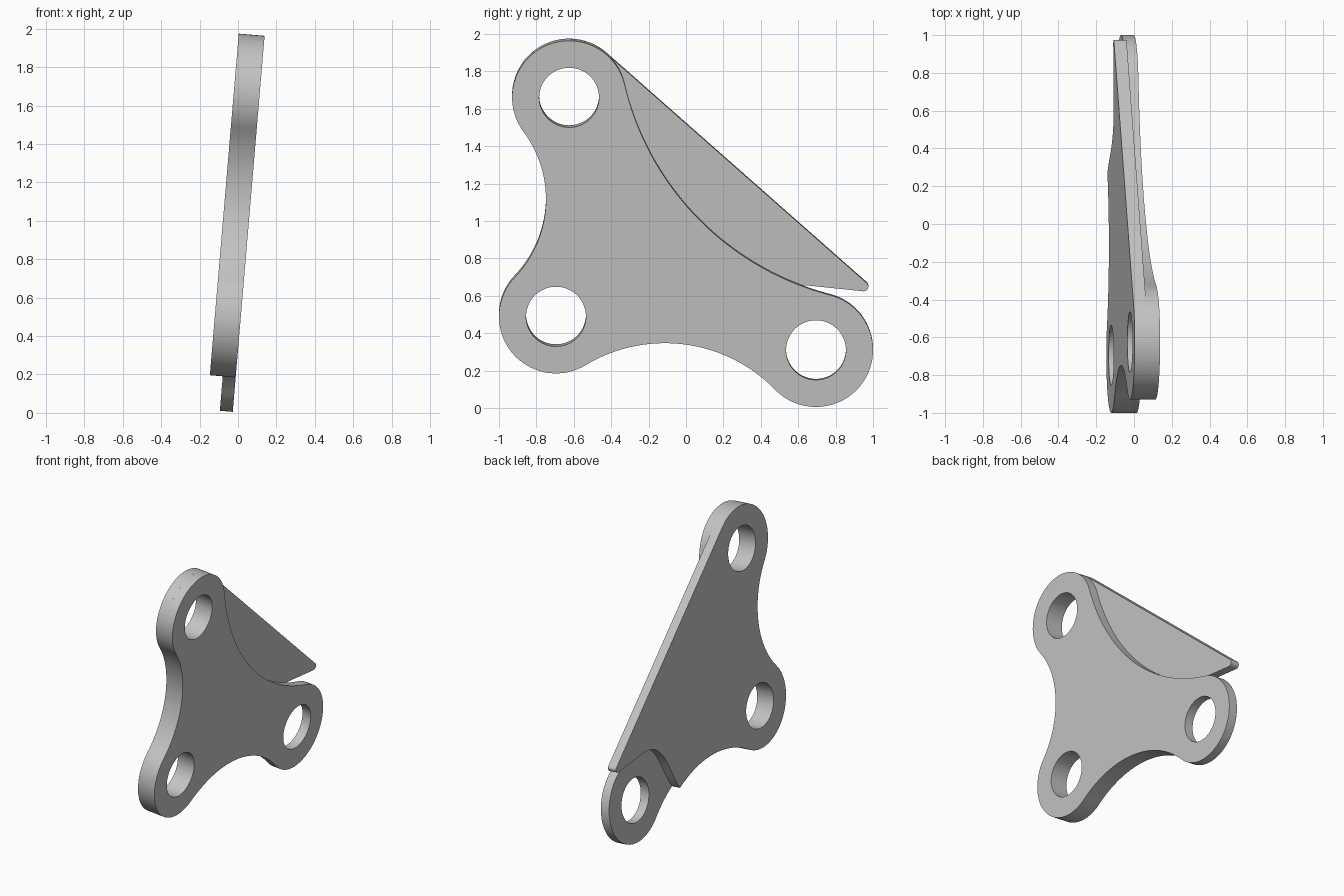
import bpy, bmesh, math
from mathutils import Vector, Matrix
from mathutils.geometry import interpolate_bezier

if "Cube" in bpy.data.objects:
    bpy.data.objects.remove(bpy.data.objects["Cube"])

LOBE, HOLE, HALF = 0.305, 0.16, 0.0675
TILT = math.radians(4.84)
top_c, low_c, tail_c = Vector((-0.625, 1.665)), Vector((-0.695, 0.49)), Vector((0.695, 0.31))


def arc(c, r, p, q, turn, n):
    """Points on a circle from p to q; turn is 1 anticlockwise, -1 clockwise."""
    a = math.atan2(p.y - c.y, p.x - c.x)
    b = math.atan2(q.y - c.y, q.x - c.x)
    sweep = turn * ((turn * (b - a)) % math.tau)
    return [c + r * Vector((math.cos(a + sweep * i / n), math.sin(a + sweep * i / n)))
            for i in range(n + 1)]


def fillet(a, b, s):
    """Concave arc tangent to two lobes, bulging no nearer than s to their axis."""
    half = (b - a).length / 2
    r = (half ** 2 - LOBE ** 2 + s ** 2) / (2 * (LOBE - s))
    d = (b - a).normalized()
    c = (a + b) / 2 + Vector((-d.y, d.x)) * (r + s)
    p, q = (k + (c - k).normalized() * LOBE for k in (a, b))
    return c, r, p, q


def slab(name, outline, holes, offset):
    """Flat filled profile with round holes, half the plate thick."""
    cu = bpy.data.curves.new(name, 'CURVE')
    cu.dimensions, cu.fill_mode, cu.extrude = '2D', 'BOTH', HALF / 2
    rings = [outline] + [[c + HOLE * Vector((math.cos(math.tau * i / 64), math.sin(math.tau * i / 64)))
                          for i in range(64)] for c in holes]
    for ring in rings:
        pts = [p for i, p in enumerate(ring) if (p - ring[i - 1]).length > 1e-4]
        sp = cu.splines.new('POLY')
        sp.points.add(len(pts) - 1)
        for sp_pt, p in zip(sp.points, pts):
            sp_pt.co = (p.x, p.y, 0, 1)
        sp.use_cyclic_u = True
    tmp = bpy.data.objects.new(name + "_profile", cu)
    bpy.context.collection.objects.link(tmp)
    dg = bpy.context.evaluated_depsgraph_get()
    me = bpy.data.meshes.new_from_object(tmp.evaluated_get(dg))
    bpy.data.objects.remove(tmp)
    bm = bmesh.new()
    bm.from_mesh(me)
    bmesh.ops.remove_doubles(bm, verts=bm.verts, dist=1e-5)
    bmesh.ops.translate(bm, verts=bm.verts, vec=(0, 0, offset))
    bmesh.ops.recalc_face_normals(bm, faces=bm.faces)
    bm.to_mesh(me)
    bm.free()
    ob = bpy.data.objects.new(name, me)
    bpy.context.collection.objects.link(ob)
    return ob


# Concave sides between the lobes
hc, hr, h0, h1 = fillet(top_c, tail_c, 0.041)
bc, br, b0, b1 = fillet(tail_c, low_c, 0.06)
sc, sr, s0, s1 = fillet(low_c, top_c, 0.09)
left_side = arc(low_c, LOBE, b1, s0, -1, 40) + arc(sc, sr, s0, s1, 1, 32)

# Three-lobed layer
three_lobes = (arc(top_c, LOBE, s1, h0, -1, 48) + arc(hc, hr, h0, h1, 1, 40)
               + arc(tail_c, LOBE, h1, b0, -1, 48) + arc(bc, br, b0, b1, 1, 40) + left_side)

# Finned layer: straight edge, rounded tip and a recess round the tail lobe
tip_c, tip_r = Vector((0.95, 0.645)), 0.025
d = tip_c - top_c
ang = math.atan2(d.y, d.x) + math.acos((LOBE - tip_r) / d.length)
normal = Vector((math.cos(ang), math.sin(ang)))
recess_end = Vector((0.27, bc.y + math.sqrt(br ** 2 - (0.27 - bc.x) ** 2)))
recess = interpolate_bezier(Vector((0.66, 0.65)), Vector((0.41, 0.67)),
                            Vector((0.38, 0.40)), recess_end, 24)
finned = (arc(top_c, LOBE, s1, top_c + normal * LOBE, -1, 48)
          + arc(tip_c, tip_r, tip_c + normal * tip_r, tip_c + Vector((-0.002, -tip_r)), -1, 12)
          + [Vector(p[:2]) for p in recess]
          + arc(bc, br, recess_end, b1, 1, 32) + left_side)

plate = slab("bracket_plate", three_lobes, (top_c, low_c, tail_c), HALF / 2)
fin = slab("fin_layer", finned, (top_c, low_c), -HALF / 2)

# Join both layers into one solid
mod = plate.modifiers.new("join", 'BOOLEAN')
mod.operation, mod.solver, mod.object = 'UNION', 'EXACT', fin
dg = bpy.context.evaluated_depsgraph_get()
solid = bpy.data.meshes.new_from_object(plate.evaluated_get(dg))
plate.modifiers.clear()
plate.data = solid
bpy.data.objects.remove(fin)

# Stand the plate up and lean it
upright = Matrix(((0, 0, 1, 0), (1, 0, 0, 0), (0, 1, 0, 0), (0, 0, 0, 1)))
solid.transform(Matrix.Translation((-0.095, 0, 0.006)) @ Matrix.Rotation(TILT, 4, 'Y') @ upright)

grey = bpy.data.materials.new("plain_grey")
grey.use_nodes = True
grey.diffuse_color = (0.55, 0.55, 0.55, 1)
grey.node_tree.nodes["Principled BSDF"].inputs["Base Color"].default_value = grey.diffuse_color
solid.materials.clear()
solid.materials.append(grey)

bpy.ops.object.select_all(action='DESELECT')
plate.select_set(True)
bpy.context.view_layer.objects.active = plate
bpy.ops.object.shade_smooth_by_angle(angle=math.radians(30))
